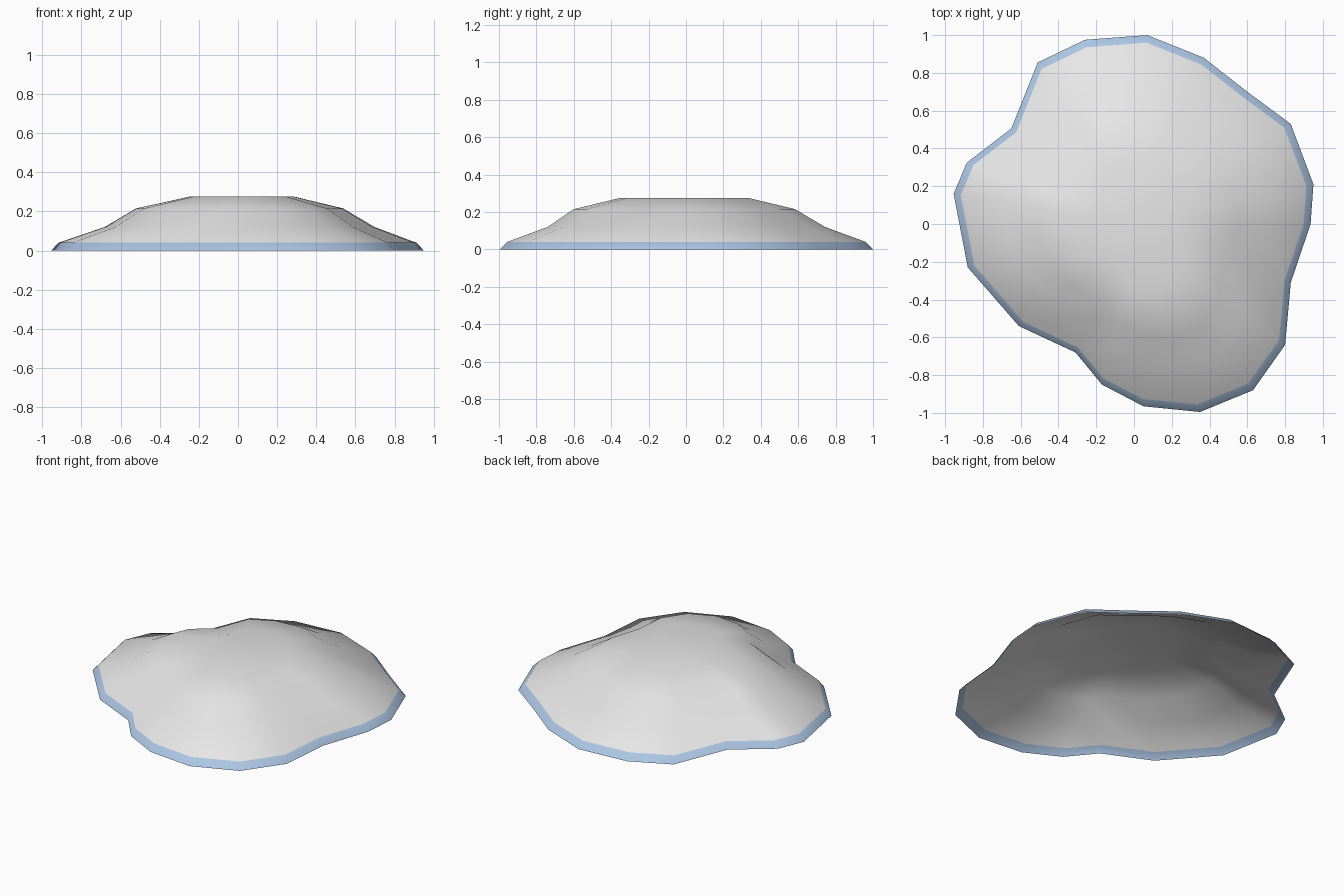
import bpy, bmesh

if "Cube" in bpy.data.objects:
    bpy.data.objects.remove(bpy.data.objects["Cube"])

# Irregular ground outline of the mound, clockwise from the back
outline = [(0.07, 1.0), (0.37, 0.88), (0.60, 0.70), (0.83, 0.53), (0.95, 0.21),
           (0.935, 0.0), (0.83, -0.31), (0.80, -0.64), (0.63, -0.88), (0.35, -0.995),
           (0.05, -0.965), (-0.17, -0.85), (-0.31, -0.68), (-0.61, -0.54), (-0.88, -0.23),
           (-0.955, 0.16), (-0.885, 0.325), (-0.65, 0.505), (-0.51, 0.855), (-0.26, 0.975)]

# Height rings: z, x scale, y scale, x shift, y shift
rings = [(0.0, 1.0, 1.0, 0.0, 0.0),
         (0.04, 0.96, 0.96, 0.0, 0.0),
         (0.12, 0.724, 0.743, 0.01, 0.0),
         (0.215, 0.556, 0.593, 0.01, -0.01),
         (0.275, 0.283, 0.343, 0.02, -0.01)]


def material(name, color):
    mat = bpy.data.materials.new(name)
    mat.diffuse_color = (*color, 1)
    mat.use_nodes = True
    mat.node_tree.nodes["Principled BSDF"].inputs["Base Color"].default_value = mat.diffuse_color
    return mat


# Shell, open underneath
bm = bmesh.new()
loops = [[bm.verts.new((x * sx + ox, y * sy + oy, z)) for x, y in outline]
         for z, sx, sy, ox, oy in rings]
n = len(outline)
for level, (low, high) in enumerate(zip(loops, loops[1:])):
    for i in range(n):
        j = (i + 1) % n
        face = bm.faces.new((low[j], low[i], high[i], high[j]))
        face.material_index = 1 if level == 0 else 0  # blue bottom rim
        face.smooth = True
# Flat top
cap = bm.faces.new(loops[-1][::-1])
cap.smooth = True

mesh = bpy.data.meshes.new("snow_mound")
bm.to_mesh(mesh)
bm.free()
mesh.materials.append(material("snow white", (0.8, 0.8, 0.8)))
mesh.materials.append(material("ice blue", (0.41, 0.56, 0.77)))
mound = bpy.data.objects.new("snow_mound", mesh)
bpy.context.collection.objects.link(mound)
